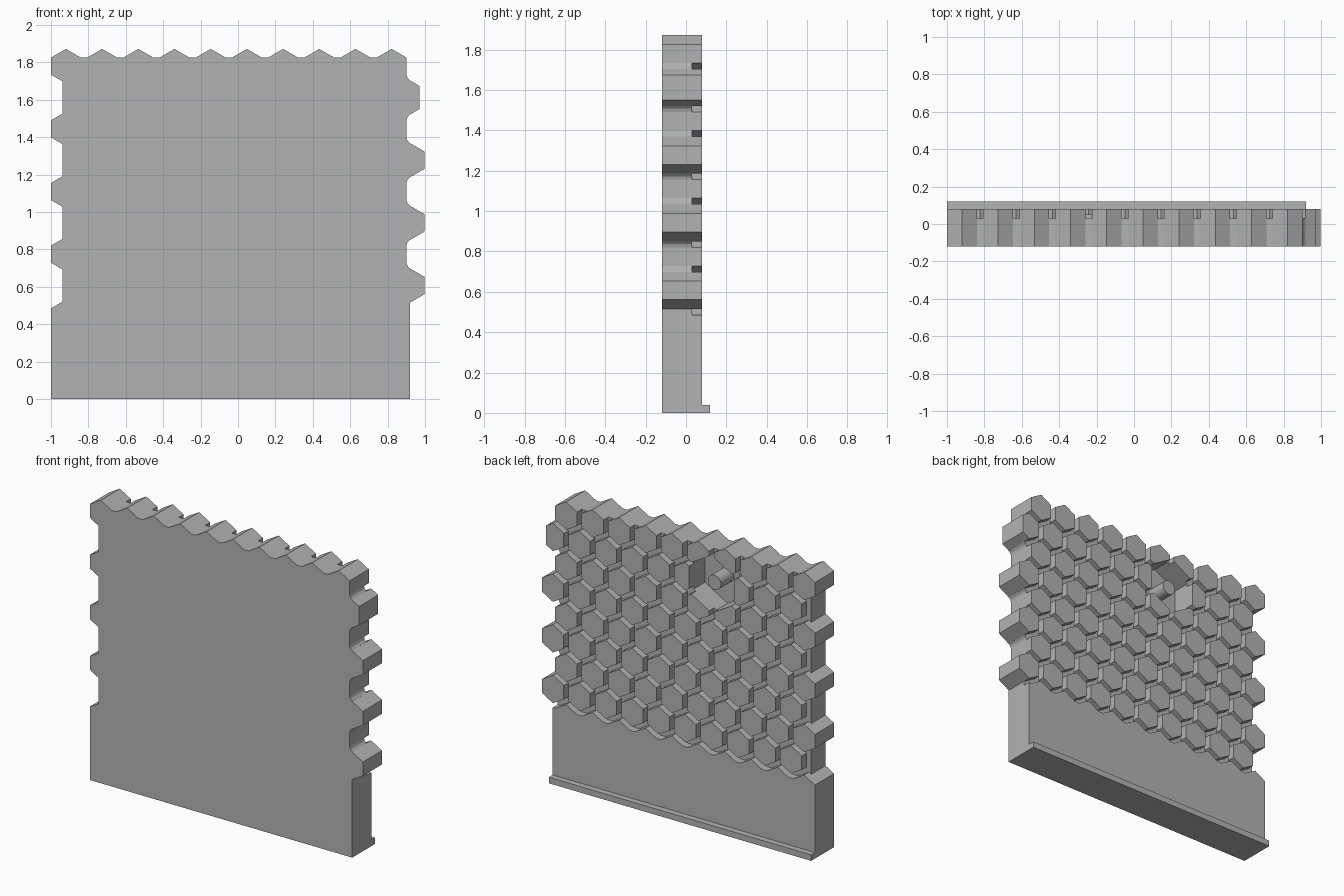
import bpy, bmesh, math

if "Cube" in bpy.data.objects:
    bpy.data.objects.remove(bpy.data.objects["Cube"])

FRONT, BACK, INFILL = -0.12, 0.08, 0.03
PITCH, R = 0.1935, 0.092
ROW = PITCH * math.sqrt(3) / 2
TOP_Z, LEFT_X, CLIP_X = 1.78, -0.92, 0.97

grey = bpy.data.materials.new("plain grey")
grey.use_nodes = True
grey.diffuse_color = (0.45, 0.45, 0.45, 1)
grey.node_tree.nodes["Principled BSDF"].inputs["Base Color"].default_value = grey.diffuse_color


def prism(bm, outline, y0, y1):
    """Extrude an (x, z) outline from y0 to y1."""
    face = bm.faces.new([bm.verts.new((x, y0, z)) for x, z in outline])
    out = bmesh.ops.extrude_face_region(bm, geom=[face])
    moved = [v for v in out["geom"] if isinstance(v, bmesh.types.BMVert)]
    bmesh.ops.translate(bm, verts=moved, vec=(0, y1 - y0, 0))


def rect(x0, x1, z0, z1):
    return [(x0, z0), (x1, z0), (x1, z1), (x0, z1)]


def ngon(cx, cz, r, n=6):
    turn = [math.pi / 2 + i * math.tau / n for i in range(n)]
    return [(cx + r * math.cos(a), cz + r * math.sin(a)) for a in turn]


def part(name, prisms):
    bm = bmesh.new()
    for p in prisms:
        prism(bm, *p)
    bmesh.ops.recalc_face_normals(bm, faces=bm.faces)
    mesh = bpy.data.meshes.new(name)
    bm.to_mesh(mesh)
    bm.free()
    mesh.materials.append(grey)
    obj = bpy.data.objects.new(name, mesh)
    bpy.context.collection.objects.link(obj)
    return obj


def combine(obj, tool, operation):
    """Apply a boolean and discard the tool."""
    mod = obj.modifiers.new(operation, "BOOLEAN")
    mod.operation, mod.object, mod.solver = operation, tool, "EXACT"
    depsgraph = bpy.context.evaluated_depsgraph_get()
    mesh = bpy.data.meshes.new_from_object(obj.evaluated_get(depsgraph))
    obj.modifiers.clear()
    obj.data = mesh
    bpy.data.objects.remove(tool)


# Thin infill behind the tiles, solid foot and rear lip
panel = part("honeycomb_panel", [(rect(-0.937, 0.9, 0.2, 1.826), FRONT, INFILL)])
foot = part("foot", [(rect(-1, 0.92, 0, 0.486), FRONT, BACK)])
collar = part("foot_shoulder", [(rect(-0.93, 0.92, 0.3, 0.515), FRONT, INFILL)])
lip = part("rear_lip", [(rect(-1, 0.92, 0, 0.04), 0, 0.12)])

# Staggered tiles; the lowest row only crests the foot
tiles, webs = [], []
for row in range(9):
    z = TOP_Z - row * ROW
    odd = row % 2
    for col in range(10):
        x = LEFT_X + (col + odd / 2) * PITCH
        outline = ngon(x, z, R)
        if row == 1 and col == 9:
            side = R - (CLIP_X - x) / math.sqrt(3)
            outline = [(CLIP_X, z + math.copysign(side, pz - z)) if px > CLIP_X else (px, pz)
                       for px, pz in outline]
        tiles.append((outline, FRONT, BACK))
    if odd:
        webs.append(([(0.85, z - 0.125), (0.9, z - 0.125), (0.906, z - 0.105), (0.918, z - R),
                      (0.918, z + R), (0.906, z + 0.105), (0.9, z + 0.125), (0.85, z + 0.125)],
                     FRONT, INFILL))

for tool in (foot, collar, lip, part("edge_webs", webs), part("hex_tiles", tiles)):
    combine(panel, tool, "UNION")

# Hexagonal pocket in the rear with a round peg
px, pz = LEFT_X + 3.5 * PITCH, TOP_Z - ROW
combine(panel, part("pocket", [(ngon(px, pz, 0.19), -0.087, 0.2)]), "DIFFERENCE")
part("pocket_peg", [(ngon(px, pz, 0.048, 24), -0.1, 0.05)])
